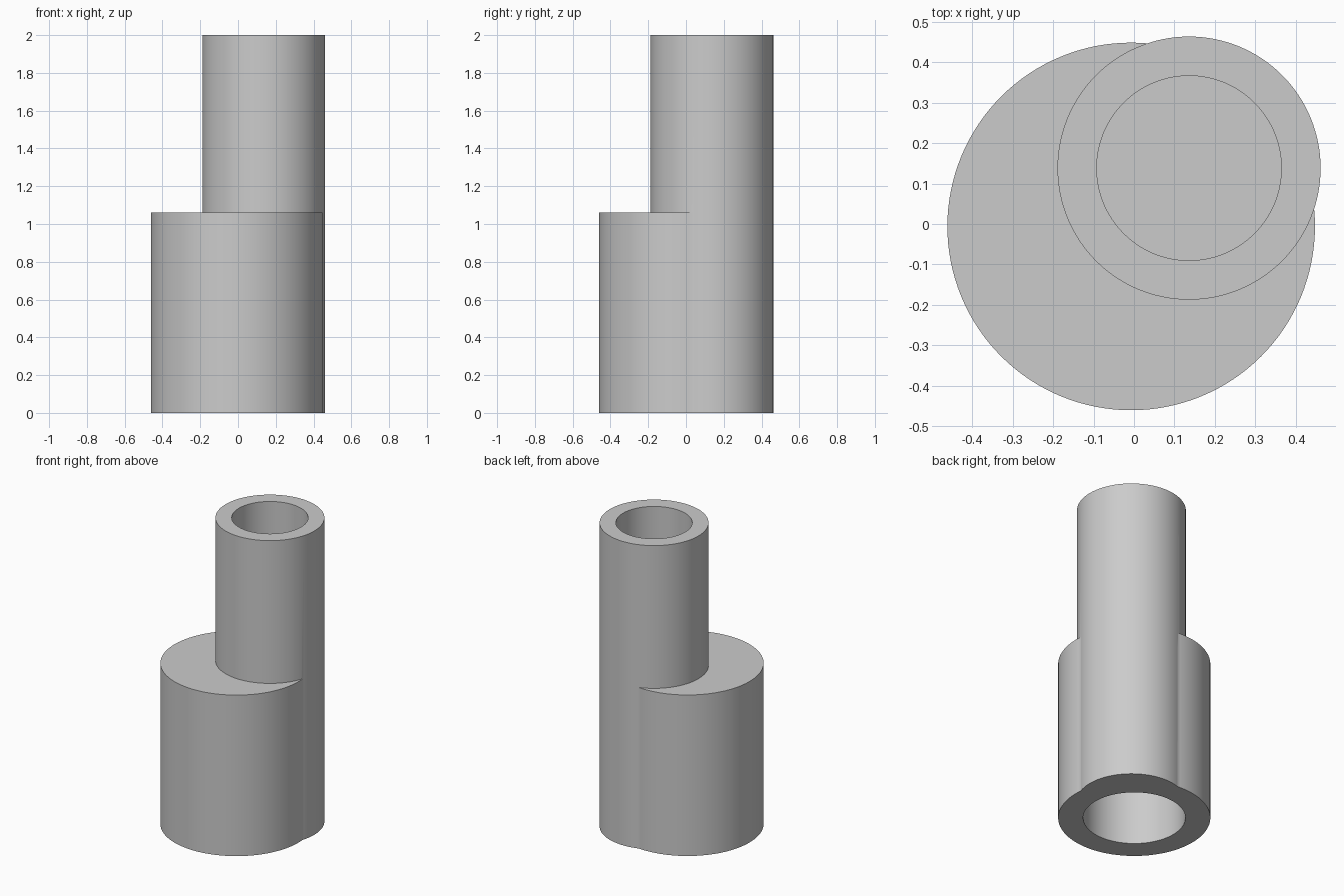
import bpy

if "Cube" in bpy.data.objects:
    bpy.data.objects.remove(bpy.data.objects["Cube"], do_unlink=True)

grey = bpy.data.materials.new("plain_grey")
grey.use_nodes = True
colour = (0.6, 0.6, 0.6, 1)
grey.diffuse_color = colour
grey.node_tree.nodes["Principled BSDF"].inputs["Base Color"].default_value = colour

BASE_AXIS = (-0.007, -0.006)
TUBE_AXIS = (0.136, 0.138)


def cylinder(name, axis, radius, bottom, top):
    bpy.ops.mesh.primitive_cylinder_add(
        vertices=128, radius=radius, depth=top - bottom,
        location=(*axis, (bottom + top) / 2))
    obj = bpy.context.object
    obj.name = name
    obj.data.materials.append(grey)
    return obj


def combine(target, tool, operation):
    mod = target.modifiers.new(tool.name, "BOOLEAN")
    mod.operation = operation
    mod.solver = "EXACT"
    mod.object = tool
    bpy.context.view_layer.objects.active = target
    bpy.ops.object.modifier_apply(modifier=mod.name)
    bpy.data.objects.remove(tool, do_unlink=True)


# Wide base joined to the off-centre tube, which runs the full height
body = cylinder("eccentric_sleeve", BASE_AXIS, 0.454, 0, 1.06)
combine(body, cylinder("tube", TUBE_AXIS, 0.325, 0, 2), "UNION")

# Blind bores from below and from above
combine(body, cylinder("lower_bore", BASE_AXIS, 0.305, -0.2, 0.85), "DIFFERENCE")
combine(body, cylinder("upper_bore", TUBE_AXIS, 0.228, 1.2, 2.2), "DIFFERENCE")

# Smooth walls with crisp rims
bpy.ops.object.select_all(action="DESELECT")
body.select_set(True)
bpy.context.view_layer.objects.active = body
bpy.ops.object.shade_smooth_by_angle(angle=0.5)
